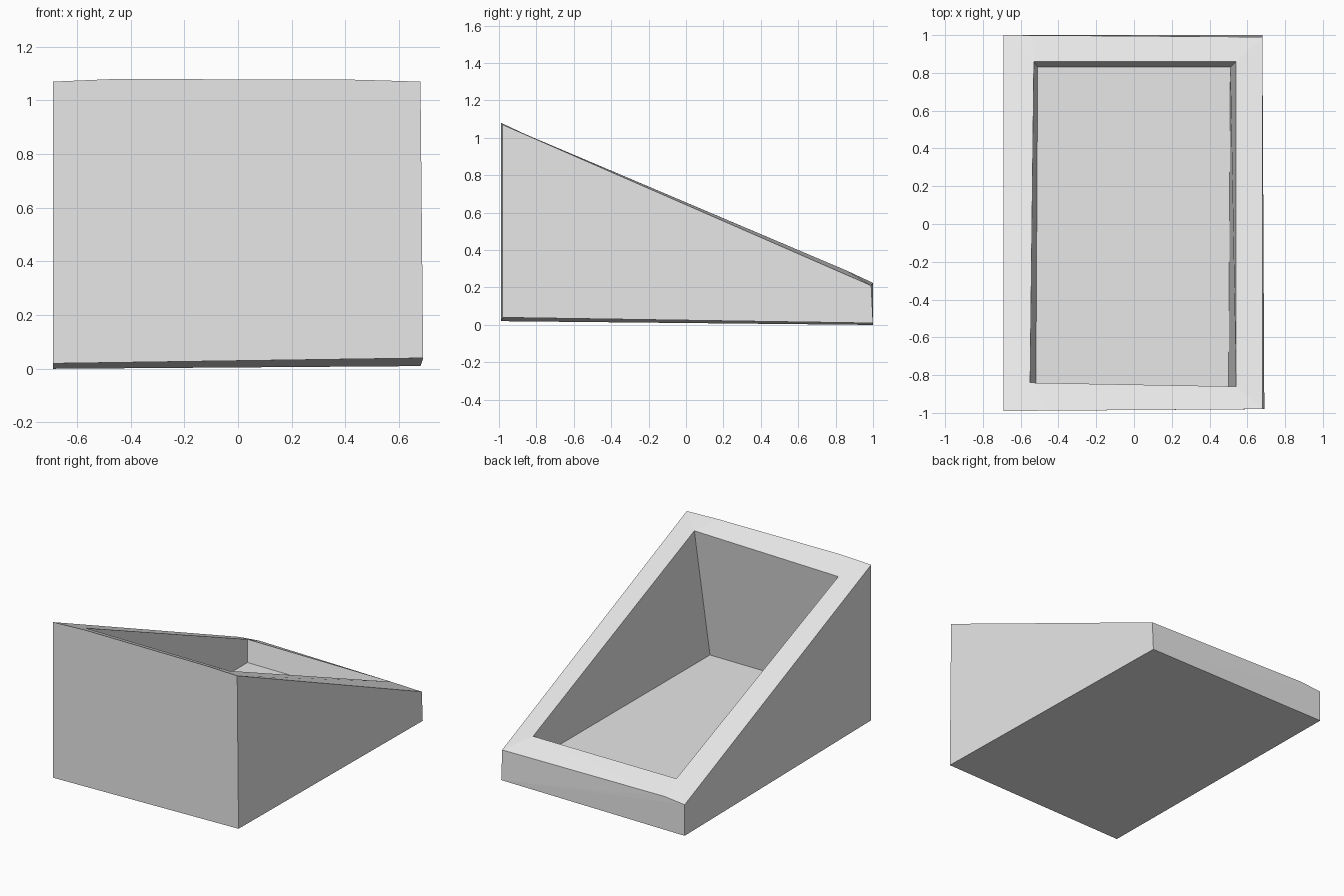
import bpy
import bmesh

default_cube = bpy.data.objects.get("Cube")
if default_cube:
    bpy.data.objects.remove(default_cube, do_unlink=True)


def flat_material(name, grey):
    """Plain single-colour material for both viewport and render."""
    material = bpy.data.materials.new(name)
    material.use_nodes = True
    colour = (grey, grey, grey, 1)
    material.diffuse_color = colour
    material.node_tree.nodes["Principled BSDF"].inputs["Base Color"].default_value = colour
    return material


def add_ring(bm, points):
    return [bm.verts.new(point) for point in points]


def bridge(bm, lower, upper):
    """Join two four-cornered rings with a band of quads."""
    for i in range(4):
        j = (i + 1) % 4
        bm.faces.new((lower[i], lower[j], upper[j], upper[i]))


bm = bmesh.new()

# Corner rings, each ordered: front -x, front +x, back +x, back -x
base = add_ring(bm, [(-.69, -.99, .02), (.69, -.98, .04), (.68, 1, .01), (-.69, 1, 0)])
rim_outer = add_ring(bm, [(-.69, -.99, 1.07), (.68, -.98, 1.07), (.68, .99, .21), (-.69, 1, .21)])
rim_inner = add_ring(bm, [(-.55, -.84, 1.01), (.54, -.86, 1.02), (.54, .86, .29), (-.53, .86, .29)])
floor = add_ring(bm, [(-.52, -.97, .15), (.5, -.97, .15), (.51, .83, .15), (-.51, .83, .15)])

# Outer walls, sloping rim and the recessed cavity
bm.faces.new(base[::-1])
bridge(bm, base, rim_outer)
bridge(bm, rim_outer, rim_inner)
bridge(bm, rim_inner, floor)
bm.faces.new(floor)


# Slight worn kinks along the high and low rim edges
def kink(start, end, fraction, lift):
    edge = bm.edges.get((start, end))
    new_edge, vert = bmesh.utils.edge_split(edge, start, fraction)
    vert.co.z += lift
    return vert


first = kink(rim_outer[0], rim_outer[1], .17, .01)
kink(first, rim_outer[1], .8, .005)
kink(rim_outer[3], rim_outer[2], .11, .015)

bmesh.ops.triangulate(bm, faces=[f for f in bm.faces if len(f.verts) > 4])
bmesh.ops.recalc_face_normals(bm, faces=bm.faces)

mesh = bpy.data.meshes.new("sloped_bin")
bm.to_mesh(mesh)
bm.free()
mesh.materials.append(flat_material("light grey", .8))
sloped_bin = bpy.data.objects.new("sloped_bin", mesh)
bpy.context.collection.objects.link(sloped_bin)
